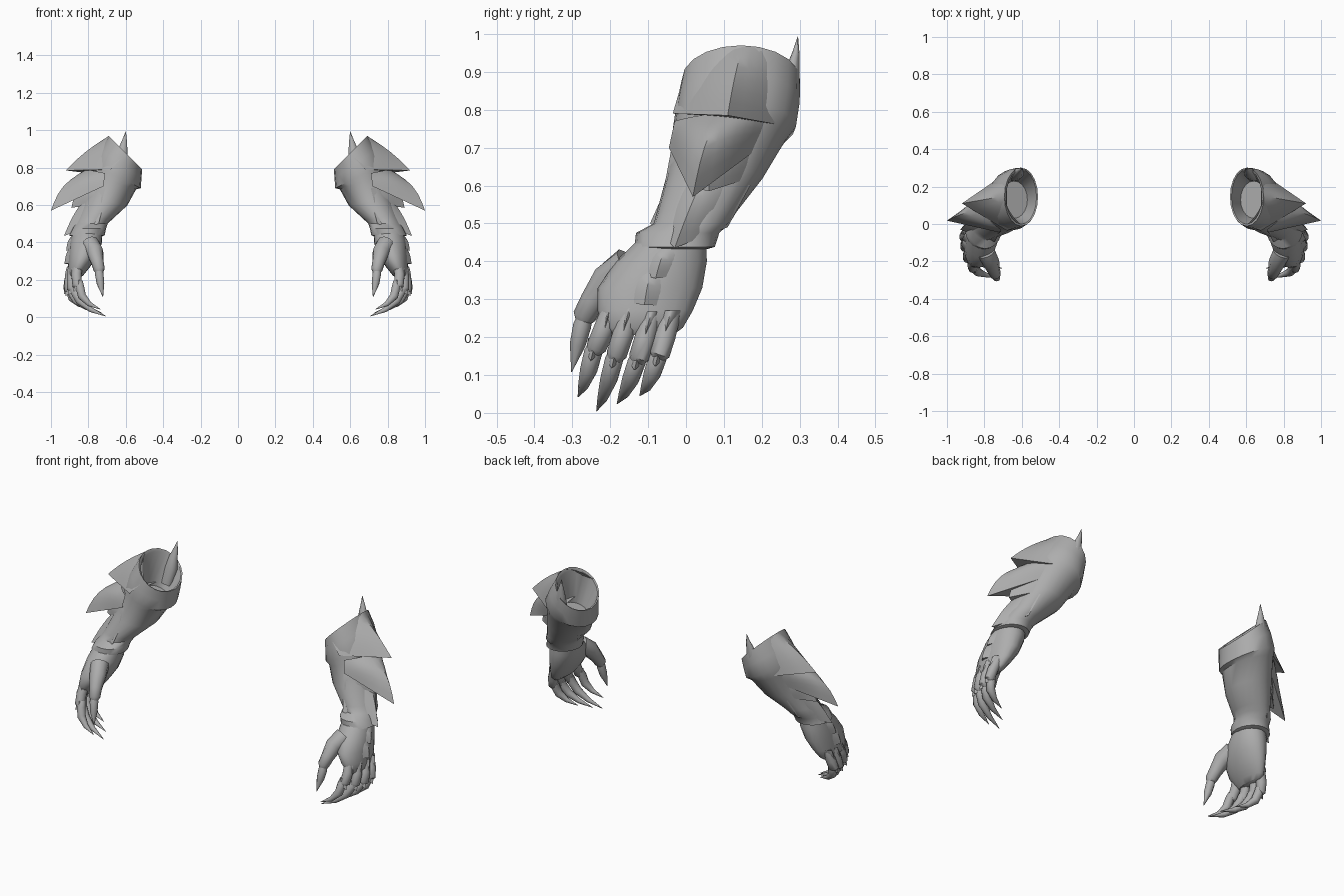
import bpy, bmesh, math
from mathutils import Vector

steel = bpy.data.materials.new("grey_steel")
steel.diffuse_color = (0.42, 0.42, 0.42, 1)


def finish(name, bm, angle=40):
    """Make a smooth object from the bmesh and mirror it to the other arm."""
    bmesh.ops.remove_doubles(bm, verts=bm.verts, dist=0.0005)
    bmesh.ops.recalc_face_normals(bm, faces=bm.faces)
    me = bpy.data.meshes.new(name)
    bm.to_mesh(me)
    bm.free()
    me.materials.append(steel)
    ob = bpy.data.objects.new(name, me)
    bpy.context.collection.objects.link(ob)
    bpy.ops.object.select_all(action='DESELECT')
    ob.select_set(True)
    bpy.context.view_layer.objects.active = ob
    bpy.ops.object.shade_smooth_by_angle(angle=math.radians(angle))
    ob.modifiers.new("other_arm", 'MIRROR').use_mirror_merge = False
    return ob


def loft(name, rings, angle=40):
    """Skin a list of closed rings and cap both ends."""
    bm = bmesh.new()
    rows = [[bm.verts.new(p) for p in r] for r in rings]
    n = len(rows[0])
    for a, b in zip(rows, rows[1:]):
        for i in range(n):
            bm.faces.new((a[i], a[(i + 1) % n], b[(i + 1) % n], b[i]))
    bm.faces.new(rows[0])
    bm.faces.new(rows[-1])
    return finish(name, bm, angle)


def section(cx, cy, z, rx, ry, slope=0.0, n=20):
    """Elliptical cross-section whose height rises with x by the slope."""
    out = []
    for i in range(n):
        t = math.tau * i / n
        dx = rx * math.cos(t)
        out.append((cx + dx, cy + ry * math.sin(t), z + slope * dx))
    return out


def horn(name, path, radii, n=10, flat=1.0):
    """Tapered tube along a path."""
    pts = [Vector(p) for p in path]
    rings = []
    for i, p in enumerate(pts):
        d = (pts[min(i + 1, len(pts) - 1)] - pts[max(i - 1, 0)]).normalized()
        u = (Vector((0, 1, 0)) - d * d.y).normalized()
        w = d.cross(u)
        rings.append([p + radii[i] * (flat * math.cos(math.tau * k / n) * u
                                      + math.sin(math.tau * k / n) * w) for k in range(n)])
    return loft(name, rings, 50)


def plate(name, top, low, bulge=0.02, power=0.85):
    """Pointed armour scale: upper edge, lower edge with a tip, closed underneath."""
    tf, tm, tb = map(Vector, top)
    lf, tip, lb = map(Vector, low)
    out = Vector((0.75, -0.15, 0.5)).normalized()
    nu, nv = 12, 6
    bm = bmesh.new()
    rows = []
    for j in range(nv + 1):
        v = j / nv
        row = []
        for i in range(nu + 1):
            u = 2 * i / nu - 1
            a = tm + (tb - tf) * u / 2 + ((tf + tb) / 2 - tm) * u * u
            e = tip + ((lf if u < 0 else lb) - tip) * abs(u) ** power
            p = a.lerp(e, v) + out * bulge * math.sin(math.pi * v) * (1 - u * u)
            row.append(bm.verts.new(p))
        rows.append(row)
    # underside back to the arm
    rows.append([bm.verts.new(lf.lerp(lb, i / nu)) for i in range(nu + 1)])
    for a, b in zip(rows, rows[1:]):
        for i in range(nu):
            bm.faces.new((a[i], a[i + 1], b[i + 1], b[i]))
    return finish(name, bm)


# Forearm sleeve with hollow slanted opening, flared elbow edge and wrist cuff
loft("forearm_sleeve", [section(*s) for s in (
    (0.64, 0.13, 0.72, 0.07, 0.10, 0.5),
    (0.602, 0.145, 0.872, 0.081, 0.146, 1.0),
    (0.603, 0.145, 0.88, 0.09, 0.156, 1.0),
    (0.628, 0.138, 0.82, 0.112, 0.162, 0.7),
    (0.65, 0.128, 0.755, 0.13, 0.162, 0.5),
    (0.663, 0.118, 0.725, 0.118, 0.148, 0.35),
    (0.705, 0.075, 0.62, 0.113, 0.128, 0.2),
    (0.765, 0.028, 0.53, 0.09, 0.105, 0.1),
    (0.785, 0.015, 0.50, 0.088, 0.100),
    (0.795, -0.022, 0.475, 0.090, 0.110),
    (0.808, -0.030, 0.438, 0.095, 0.106),
    (0.808, -0.035, 0.432, 0.080, 0.090))])

# Hand
loft("hand", [section(*s) for s in (
    (0.805, -0.035, 0.46, 0.080, 0.088),
    (0.813, -0.065, 0.40, 0.086, 0.120),
    (0.828, -0.095, 0.33, 0.078, 0.138),
    (0.850, -0.108, 0.27, 0.060, 0.126),
    (0.868, -0.112, 0.225, 0.042, 0.104),
    (0.872, -0.115, 0.205, 0.022, 0.080))])

# Overlapping outer scales from elbow to knuckles
plate("elbow_shell",
      [(0.60, -0.01, 0.875), (0.692, 0.15, 0.968), (0.62, 0.298, 0.89)],
      [(0.68, -0.035, 0.79), (0.92, 0.11, 0.785), (0.68, 0.275, 0.755)], 0.012)
plate("large_side_spike",
      [(0.71, -0.03, 0.77), (0.81, 0.09, 0.79), (0.76, 0.21, 0.78)],
      [(0.72, -0.045, 0.70), (1.0, 0.018, 0.57), (0.77, 0.18, 0.69)], 0.035, 0.7)
plate("small_side_spike",
      [(0.71, -0.04, 0.69), (0.81, 0.08, 0.71), (0.76, 0.19, 0.70)],
      [(0.73, -0.055, 0.61), (0.89, 0.06, 0.585), (0.77, 0.17, 0.62)])
plate("forearm_scale",
      [(0.72, -0.05, 0.60), (0.825, 0.05, 0.63), (0.77, 0.17, 0.60)],
      [(0.745, -0.095, 0.50), (0.93, -0.03, 0.435), (0.80, 0.11, 0.49)], 0.008)
plate("wrist_scale",
      [(0.80, -0.13, 0.43), (0.885, -0.05, 0.44), (0.83, 0.05, 0.43)],
      [(0.83, -0.18, 0.38), (0.918, -0.08, 0.355), (0.84, 0.04, 0.37)], 0.01)
plate("hand_back_scale",
      [(0.82, -0.19, 0.36), (0.895, -0.09, 0.38), (0.84, 0.03, 0.36)],
      [(0.84, -0.22, 0.30), (0.928, -0.11, 0.285), (0.85, 0.01, 0.28)], 0.008)

# Tall spike behind the opening
horn("rear_spike",
     [(0.64, 0.255, 0.75), (0.622, 0.27, 0.84), (0.615, 0.28, 0.90), (0.606, 0.29, 0.95), (0.60, 0.295, 0.993)],
     [0.035, 0.036, 0.025, 0.012, 0.001], 10, 0.8)

# Fingers: knuckle, flared joint, claw tip
fingers = {
    "index": ((0.855, -0.190, 0.29), (0.845, -0.245, 0.16), (0.735, -0.285, 0.042)),
    "middle": ((0.875, -0.145, 0.28), (0.875, -0.190, 0.14), (0.705, -0.236, 0.005)),
    "ring": ((0.885, -0.090, 0.26), (0.890, -0.130, 0.135), (0.730, -0.182, 0.024)),
    "little": ((0.880, -0.040, 0.26), (0.898, -0.075, 0.145), (0.785, -0.122, 0.045)),
}
for label, (base, joint, tip) in fingers.items():
    b, j, t = Vector(base), Vector(joint), Vector(tip)
    lift = Vector((0.022, 0, -0.012))
    horn(label + "_finger",
         [b, b.lerp(j, 0.45) + lift * 0.6, b.lerp(j, 0.85) + lift * 0.6, j],
         [0.026, 0.028, 0.027, 0.017])
    horn(label + "_claw",
         [b.lerp(j, 0.75), j, j.lerp(t, 0.3) + lift, j.lerp(t, 0.65) + lift, t],
         [0.018, 0.024, 0.023, 0.014, 0.001])
    # pointed knuckle guards over each joint
    for part, p, s in (("knuckle", b.lerp(j, 0.3), 1.0), ("joint", j, 0.85)):
        o = Vector((0.026, 0, 0)) * s
        w, h = Vector((0, 0.027, 0)) * s, Vector((0, 0.012, 0.045)) * s
        plate(label + "_" + part + "_guard",
              [p - w + h, p + o * 1.1 + h, p + w + h],
              [p - w * 0.9, p + o * 1.5 - h * 0.6, p + w * 0.9], 0.004)

# Thumb and its claw
horn("thumb",
     [(0.79, -0.15, 0.39), (0.765, -0.205, 0.35), (0.752, -0.245, 0.295), (0.742, -0.268, 0.255), (0.74, -0.272, 0.235)],
     [0.05, 0.046, 0.035, 0.031, 0.018])
horn("thumb_claw",
     [(0.745, -0.262, 0.27), (0.742, -0.274, 0.23), (0.735, -0.286, 0.18), (0.722, -0.302, 0.108)],
     [0.018, 0.024, 0.021, 0.001])
